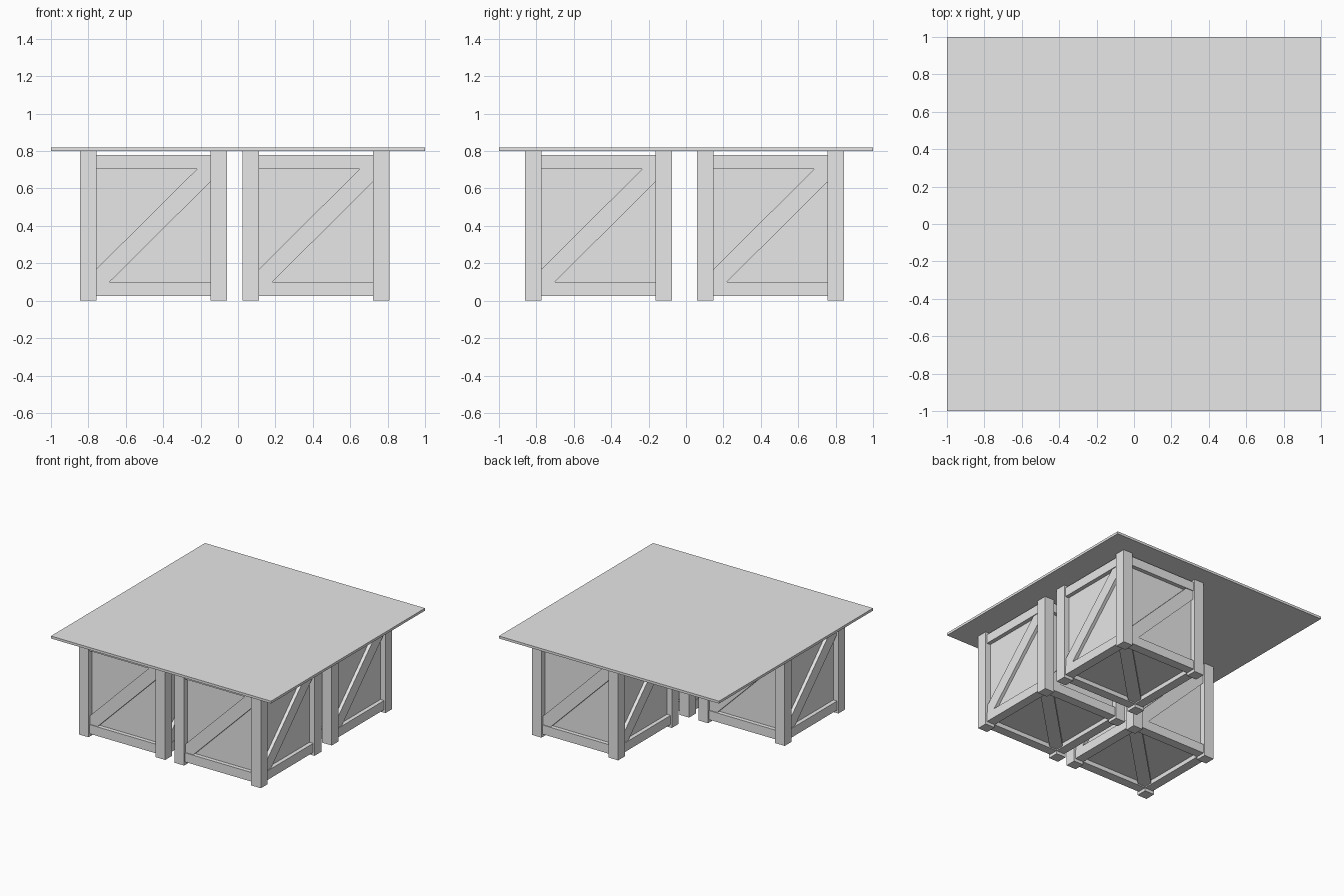
import bpy, bmesh, math
from mathutils import Matrix, Vector

if "Cube" in bpy.data.objects:
    bpy.data.objects.remove(bpy.data.objects["Cube"])

H = 0.3925        # half width of a crate
POST = 0.088      # post thickness
IN = H - POST     # half width of the opening
Z0, Z1 = 0.8, 0.82

mat = bpy.data.materials.new("light grey")
mat.diffuse_color = (0.8, 0.8, 0.8, 1)
mat.use_nodes = True
mat.node_tree.nodes["Principled BSDF"].inputs["Base Color"].default_value = mat.diffuse_color


def add_box(bm, lo, hi, mtx=Matrix()):
    lo, hi = Vector(lo), Vector(hi)
    m = mtx @ Matrix.Translation((lo + hi) / 2) @ Matrix.Diagonal((*(hi - lo), 1))
    bmesh.ops.create_cube(bm, size=1, matrix=m)


def add_plate(bm, outline, offset, depth, mtx):
    """Extrude an outline in the (u, w) plane along local y."""
    face = bm.faces.new([bm.verts.new(mtx @ Vector((u, offset, w))) for u, w in outline])
    out = bmesh.ops.extrude_face_region(bm, geom=[face])
    verts = [g for g in out["geom"] if isinstance(g, bmesh.types.BMVert)]
    bmesh.ops.translate(bm, verts=verts, vec=mtx.to_3x3() @ Vector((0, depth, 0)))


def to_mesh(name, bm):
    bmesh.ops.recalc_face_normals(bm, faces=bm.faces)
    me = bpy.data.meshes.new(name)
    bm.to_mesh(me)
    bm.free()
    me.materials.append(mat)
    return me


def brace_outline(u0, u1, w0, w1, c=0.07):
    # diagonal strip running from lower left to upper right
    return [(u0, w0), (u0 + c, w0), (u1, w1 - c), (u1, w1), (u1 - c, w1), (u0, w0 + c)]


TURNS = [Matrix.Rotation(math.radians(90 * k), 4, "Z") for k in range(4)]
parts = {}

# corner posts
bm = bmesh.new()
for t in TURNS:
    add_box(bm, (-H, -H, 0), (-IN, -IN, Z0), t)
parts["posts"] = to_mesh("posts", bm)

# top and bottom rails on every side
bm = bmesh.new()
for t in TURNS:
    for a, b in ((0.025, 0.1), (0.705, 0.78)):
        add_box(bm, (-IN, -H + 0.012, a), (IN, -IN, b), t)
parts["rails"] = to_mesh("rails", bm)

# diagonal braces on the sides, bottom and lid
bm = bmesh.new()
for t in TURNS:
    add_plate(bm, brace_outline(-IN, IN, 0.1, 0.705), -H + 0.018, 0.04, t)
flat = Matrix.Rotation(math.radians(90), 4, "X")
for z in (0.035, 0.73):
    pts = brace_outline(-IN, IN, -IN, IN)
    m = Matrix(((1, 0, 0, 0), (0, 0, 1, 0), (0, 1, 0, 0), (0, 0, 0, 1)))
    add_plate(bm, pts, z, 0.035, m)
parts["braces"] = to_mesh("braces", bm)

# recessed boards closing the crate
bm = bmesh.new()
P = H - 0.045
add_box(bm, (-P, -P, 0.06), (P, P, 0.742))
parts["boards"] = to_mesh("boards", bm)

# three crates, with the back left corner left empty
XL, XR, YF, YB = -0.4525, 0.4175, -0.4675, 0.4525
for label, x, y in (("front_left", XL, YF), ("front_right", XR, YF), ("back_right", XR, YB)):
    for part, me in parts.items():
        ob = bpy.data.objects.new(f"{label}_crate_{part}", me)
        ob.location = (x, y, 0)
        bpy.context.collection.objects.link(ob)

# table top
bm = bmesh.new()
add_box(bm, (-1, -1, Z0), (1, 1, Z1))
top = bpy.data.objects.new("table_top", to_mesh("table_top", bm))
bpy.context.collection.objects.link(top)
